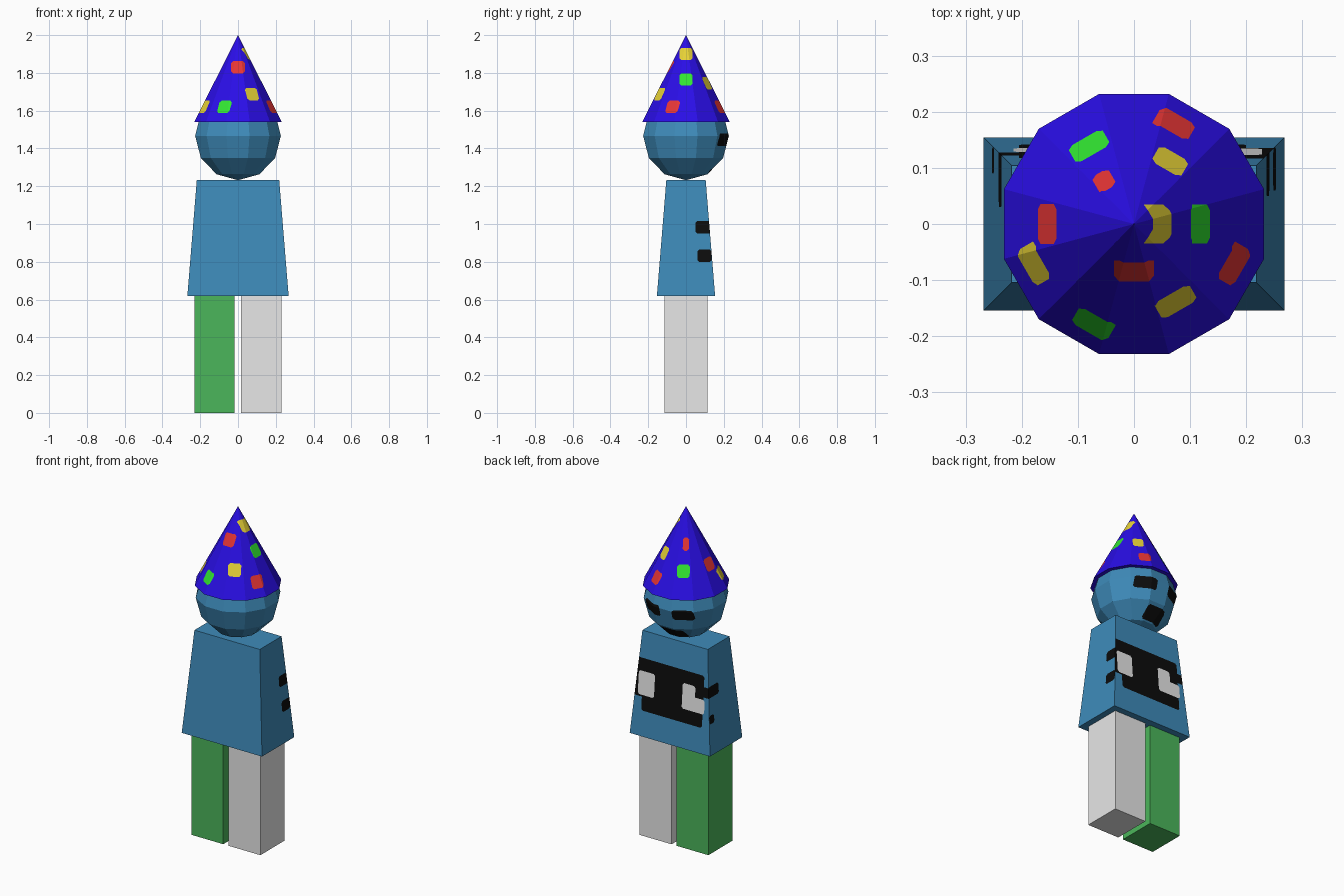
import bpy, bmesh, math
from mathutils import Vector, Matrix

if "Cube" in bpy.data.objects:
    bpy.data.objects.remove(bpy.data.objects["Cube"])


def colour(name, r, g, b):
    m = bpy.data.materials.new(name)
    m.diffuse_color = [(c / 255 / 12.92 if c < 11 else ((c / 255 + 0.055) / 1.055) ** 2.4)
                       for c in (r, g, b)] + [1]
    m.use_nodes = True
    m.node_tree.nodes["Principled BSDF"].inputs["Base Color"].default_value = m.diffuse_color
    return m


BLUE = colour("skin_blue", 62, 139, 186)
LEG_GREEN = colour("leg_green", 75, 182, 91)
GREY = colour("light_grey", 232, 232, 232)
BLACK = colour("black", 12, 12, 12)
HAT = colour("hat_blue", 42, 14, 232)
RED = colour("spot_red", 240, 56, 56)
YELLOW = colour("spot_yellow", 235, 214, 56)
GREEN = colour("spot_green", 50, 232, 50)


def finish(bm, name, mats):
    bm.normal_update()
    me = bpy.data.meshes.new(name)
    bm.to_mesh(me)
    bm.free()
    for m in mats:
        me.materials.append(m)
    ob = bpy.data.objects.new(name, me)
    bpy.context.collection.objects.link(ob)
    return ob


def paint(bm, angle, u0, u1, z0, z1, mat, chop=0.01):
    """Cut a chamfered rectangle into the faces turned to the given angle."""
    a = math.radians(angle)
    out = Vector((math.cos(a), math.sin(a), 0))
    side = Vector((-math.sin(a), math.cos(a), 0))
    c = chop
    pts = [(u0 + c, z0), (u1 - c, z0), (u1, z0 + c), (u1, z1 - c),
           (u1 - c, z1), (u0 + c, z1), (u0, z1 - c), (u0, z0 + c)]
    planes = []

    def inside():
        bm.normal_update()
        return [f for f in bm.faces if f.normal.dot(out) > 0.3 and
                all((f.calc_center_median() - co).dot(no) < 0 for co, no in planes)]

    for (ua, za), (ub, zb) in zip(pts, pts[1:] + pts[:1]):
        if abs(ua - ub) + abs(za - zb) < 1e-6:
            continue
        co = side * ua + Vector((0, 0, za))
        no = (side * (zb - za) + Vector((0, 0, ua - ub))).normalized()
        faces = inside()
        edges = {e for f in faces for e in f.edges}
        verts = {v for f in faces for v in f.verts}
        bmesh.ops.bisect_plane(bm, geom=faces + list(edges) + list(verts),
                               dist=1e-5, plane_co=co, plane_no=no)
        planes.append((co, no))
    for f in inside():
        f.material_index = mat


def block(x0, x1, y, z0, z1, taper=0.0):
    """Box whose top is narrowed by taper on each side."""
    bm = bmesh.new()
    bmesh.ops.create_cube(bm, size=1)
    for v in bm.verts:
        top = v.co.z > 0
        t = taper if top else 0
        v.co = (x1 - t if v.co.x > 0 else x0 + t,
                (y - t) * (1 if v.co.y > 0 else -1), z1 if top else z0)
    return bm


# Legs
finish(block(-0.23, -0.018, 0.115, 0, 0.62), "left_leg", [LEG_GREEN])
finish(block(0.016, 0.23, 0.115, 0, 0.62), "right_leg", [GREY])

# Tapered body with the painted back panel (u runs along -x on the back)
body = block(-0.268, 0.268, 0.154, 0.62, 1.234, 0.05)
paint(body, 90, -0.20, 0.205, 0.77, 1.075, 1)
paint(body, 90, -0.30, -0.19, 0.85, 1.075, 1, 0)
paint(body, 90, 0.20, 0.30, 0.95, 1.01, 1, 0)
paint(body, 90, -0.228, -0.12, 0.86, 1.0, 2)
paint(body, 90, 0.065, 0.15, 0.85, 1.0, 2)
paint(body, 90, 0.13, 0.215, 0.85, 0.935, 2)
# Tabs that wrap onto both sides
paint(body, 0, 0.05, 0.20, 0.95, 1.015, 1)
paint(body, 0, 0.06, 0.136, 0.80, 0.865, 1)
paint(body, 180, -0.20, -0.03, 0.95, 1.015, 1)
paint(body, 180, -0.136, -0.09, 0.80, 0.85, 1)
finish(body, "body", [BLUE, BLACK, GREY])

# Faceted head with eyes and mouth on the back
head = bmesh.new()
bmesh.ops.create_uvsphere(head, u_segments=12, v_segments=6, radius=0.235,
                          matrix=Matrix.Translation((0, 0, 1.467)) @
                          Matrix.Rotation(math.radians(15), 4, 'Z'))
paint(head, 90, -0.145, -0.02, 1.412, 1.48, 1)
paint(head, 90, 0.06, 0.165, 1.412, 1.475, 1)
paint(head, 90, -0.046, 0.088, 1.27, 1.335, 1)
finish(head, "head", [BLUE, BLACK])

# Cone hat with spots: facet angle, sideways shift, height, half width, colour
hat = bmesh.new()
bmesh.ops.create_cone(hat, cap_ends=True, segments=12, radius1=0.24, radius2=0,
                      depth=0.46, matrix=Matrix.Translation((0, 0, 1.77)) @
                      Matrix.Rotation(math.radians(15), 4, 'Z'))
bmesh.ops.remove_doubles(hat, verts=hat.verts, dist=1e-4)
for angle, shift, z, w, mat in [
        (0, 0, 1.9, 0.035, 2), (0, 0, 1.765, 0.035, 3),
        (60, 0, 1.744, 0.03, 2), (60, 0.027, 1.62, 0.035, 1),
        (120, 0, 1.682, 0.035, 3), (120, 0.008, 1.815, 0.017, 1),
        (180, 0, 1.693, 0.036, 1), (210, -0.027, 1.62, 0.036, 2),
        (240, 0.026, 1.62, 0.036, 3), (270, 0, 1.83, 0.036, 1),
        (300, -0.005, 1.688, 0.036, 2), (330, 0.027, 1.62, 0.036, 1)]:
    paint(hat, angle, shift - w, shift + w, z - 0.033, z + 0.033, mat)
finish(hat, "hat", [HAT, RED, YELLOW, GREEN])
